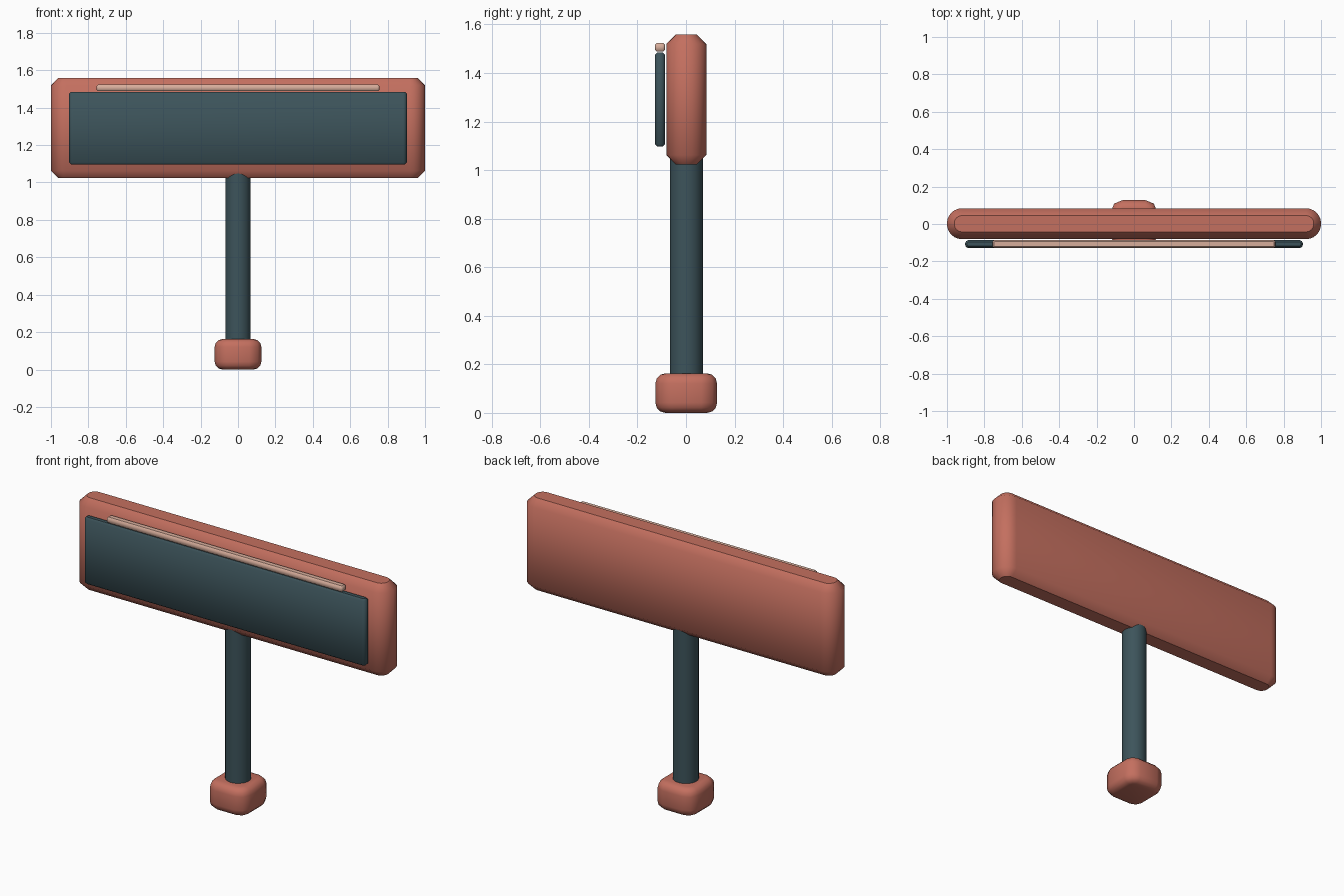
import bpy
import bmesh
from math import sin, cos, pi

cube = bpy.data.objects.get("Cube")
if cube:
    bpy.data.objects.remove(cube, do_unlink=True)


def make_material(name, rgb):
    mat = bpy.data.materials.new(name)
    mat.use_nodes = True
    mat.diffuse_color = (*rgb, 1)
    mat.node_tree.nodes["Principled BSDF"].inputs["Base Color"].default_value = (*rgb, 1)
    return mat


coral = make_material("coral", (0.55, 0.16, 0.115))
slate = make_material("dark slate", (0.046, 0.088, 0.104))
blush = make_material("pale blush", (0.68, 0.42, 0.33))


def finish(name, bm, mat, sharp_caps):
    """Smooth the sides and, if asked, keep the flat end caps crisp."""
    bmesh.ops.recalc_face_normals(bm, faces=bm.faces)
    for face in bm.faces:
        face.smooth = True
    if sharp_caps:
        for face in bm.faces:
            if abs(face.normal.z) > 0.99:
                for edge in face.edges:
                    edge.smooth = False
    mesh = bpy.data.meshes.new(name)
    bm.to_mesh(mesh)
    bm.free()
    mesh.materials.append(mat)
    obj = bpy.data.objects.new(name, mesh)
    bpy.context.collection.objects.link(obj)
    return obj


def rounded_block(name, mat, x, y, z, radius, rim, corner_steps=6, rim_steps=1, sharp_caps=True):
    """Box with round upright corners and a bevelled rim at both ends."""
    bm = bmesh.new()
    hx, hy = (x[1] - x[0]) / 2, (y[1] - y[0]) / 2
    cx, cy = (x[0] + x[1]) / 2, (y[0] + y[1]) / 2

    def ring(inset, height):
        verts = []
        for corner in range(4):
            sx = 1 if corner in (0, 3) else -1
            sy = 1 if corner < 2 else -1
            for step in range(corner_steps + 1):
                a = pi / 2 * (corner + step / corner_steps)
                verts.append(bm.verts.new((cx + sx * (hx - radius) + (radius - inset) * cos(a),
                                           cy + sy * (hy - radius) + (radius - inset) * sin(a),
                                           height)))
        return verts

    angles = [pi / 2 * i / rim_steps for i in range(rim_steps + 1)]
    levels = [(rim * (1 - sin(a)), z[0] + rim * (1 - cos(a))) for a in angles]
    levels += [(inset, z[0] + z[1] - h) for inset, h in reversed(levels)]
    rings = [ring(*level) for level in levels]
    for low, high in zip(rings, rings[1:]):
        for i in range(len(low)):
            j = (i + 1) % len(low)
            bm.faces.new((low[i], low[j], high[j], high[i]))
    bm.faces.new(rings[0][::-1])
    bm.faces.new(rings[-1])
    return finish(name, bm, mat, sharp_caps)


# Sign board with its raised panel and trim strip
rounded_block("sign_board", coral, (-1, 1), (-0.081, 0.084), (1.023, 1.558), 0.08, 0.039)
rounded_block("front_panel", slate, (-0.903, 0.903), (-0.128, -0.086), (1.097, 1.485), 0.02, 0.01)
rounded_block("trim_strip", blush, (-0.756, 0.756), (-0.128, -0.086), (1.488, 1.523), 0.011, 0.008,
              corner_steps=3)

# Foot block
rounded_block("foot", coral, (-0.125, 0.125), (-0.126, 0.128), (0, 0.163), 0.065, 0.042,
              corner_steps=2, rim_steps=3, sharp_caps=False)

# Round post from foot to board
bm = bmesh.new()
bmesh.ops.create_cone(bm, cap_ends=True, segments=32, radius1=0.068, radius2=0.068, depth=0.96)
bmesh.ops.translate(bm, verts=bm.verts, vec=(0, 0.0015, 0.59))
finish("post", bm, slate, True)
